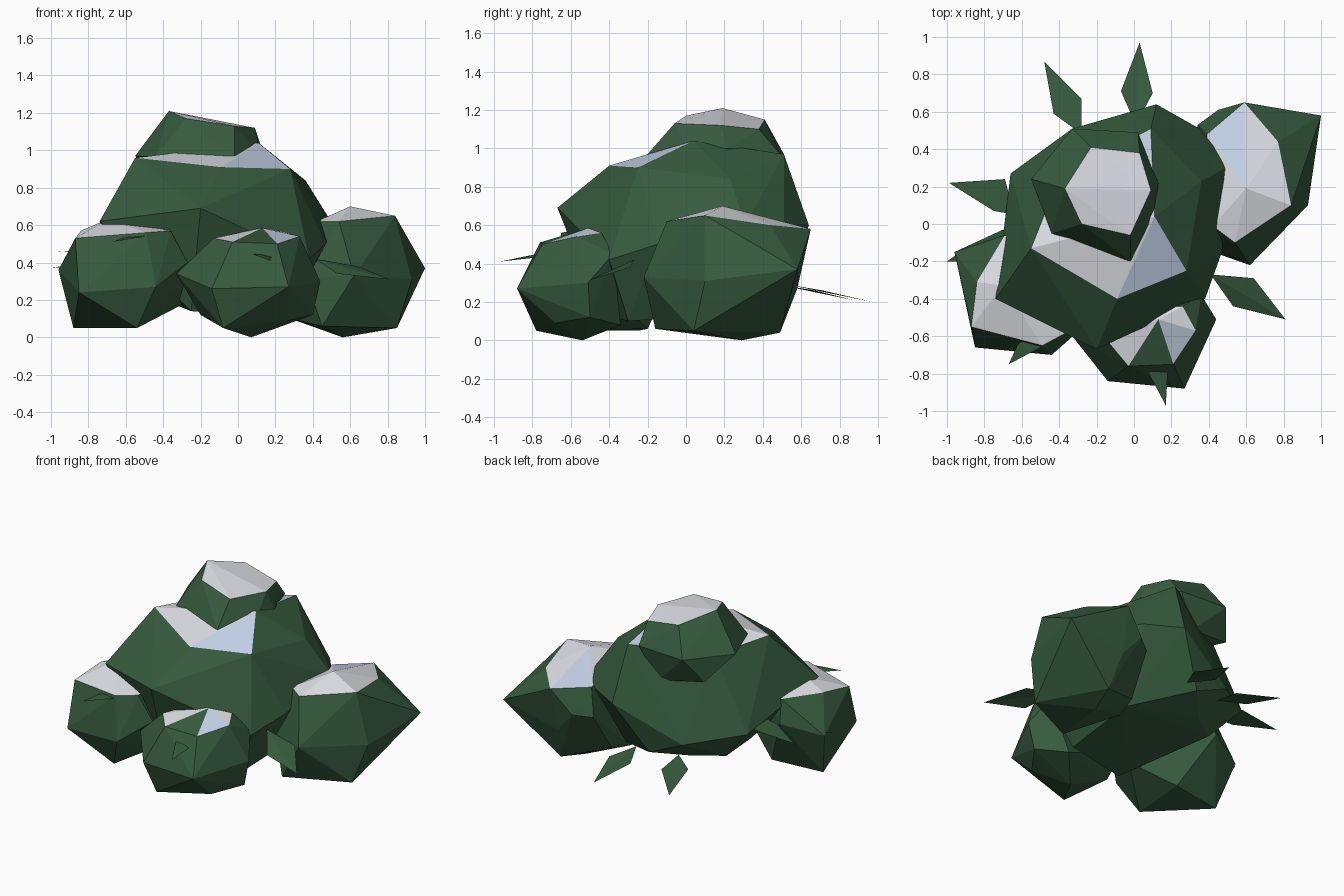
import bpy, bmesh
from mathutils import Vector


def material(name, rgb):
    m = bpy.data.materials.new(name)
    m.diffuse_color = (*rgb, 1)
    return m


MATS = [material("leaf_green", (0.037, 0.104, 0.048)),
        material("snow_white", (0.76, 0.78, 0.83)),
        material("snow_blue", (0.55, 0.64, 0.80))]


def finish(name, bm):
    mesh = bpy.data.meshes.new(name)
    bm.to_mesh(mesh)
    bm.free()
    for m in MATS:
        mesh.materials.append(m)
    ob = bpy.data.objects.new(name, mesh)
    bpy.context.collection.objects.link(ob)


def clump(name, cap, rest, blue=(), bare=()):
    """Faceted foliage lump: hull of corner points; faces between cap corners hold snow.
    Snow faces near the 'blue' / 'bare' xy spots turn icy blue / stay green."""
    bm = bmesh.new()
    caps = {bm.verts.new(p) for p in cap}
    for p in rest:
        bm.verts.new(p)
    bmesh.ops.convex_hull(bm, input=list(bm.verts))
    bmesh.ops.delete(bm, geom=[v for v in bm.verts if not v.link_faces], context='VERTS')
    bmesh.ops.recalc_face_normals(bm, faces=bm.faces)
    for f in bm.faces:
        if all(v in caps for v in f.verts) and f.normal.z > 0.4:
            c = f.calc_center_median().xy
            near = lambda spots: any((c - Vector(s)).length < 0.06 for s in spots)
            f.material_index = 0 if near(bare) else 2 if near(blue) else 1
    finish(name, bm)


# Central body of the bush
clump("bush_body",
      [(-.55, -.13, .96), (-.09, -.40, .91), (.28, -.25, .90), (.11, .04, 1.04),
       (.09, .51, .97), (-.40, .25, .93)],
      [(-.20, -.67, .69), (-.74, -.40, .62), (-.66, .27, .45), (-.33, .51, .38),
       (.12, .64, .60), (.36, .23, .84), (.35, .51, .60), (.51, .31, .60),
       (.47, -.15, .50), (.38, -.40, .42), (-.25, -.45, .14), (.25, -.30, .10),
       (.28, .25, .14), (-.25, .33, .22), (-.45, .20, .22), (-.08, .52, .27),
       (-.50, .0, .28)],
      blue=[(.10, -.20), (-.07, .27)])

# Small crown lump
clump("bush_crown",
      [(-.28, .0, 1.17), (-.02, -.06, 1.13), (-.37, .19, 1.21), (-.23, .41, 1.15),
       (.03, .38, 1.10), (.09, .18, 1.12)],
      [(-.55, .24, .97), (-.44, -.05, .97), (-.02, -.20, .97), (.12, .02, .98),
       (.13, .22, 1.0), (.02, .49, .97), (-.33, .51, .97), (-.42, .40, .80),
       (-.10, .45, .75), (-.15, .0, .75)])

# Right lump
clump("bush_right",
      [(.59, .65, .58), (.77, .44, .60), (.84, .10, .65), (.54, -.10, .62),
       (.42, -.01, .62), (.39, .48, .58), (.60, .19, .70)],
      [(1.0, .58, .37), (.93, .10, .31), (.62, -.22, .33), (.36, -.10, .32),
       (.34, .53, .40), (.45, .61, .42), (.62, .49, .04),
       (.85, .04, .05), (.56, .29, .0), (.45, -.16, .06), (.28, .20, .10),
       (.32, .36, .13), (.58, .58, .27)],
      blue=[(.53, .44)])

# Left lump
clump("bush_left",
      [(-.69, -.06, .58), (-.84, -.31, .57), (-.87, -.55, .53), (-.49, -.65, .56),
       (-.36, -.58, .57), (-.70, -.33, .63), (-.40, -.25, .60)],
      [(-.70, -.03, .42), (-.96, -.15, .36), (-.85, -.66, .24), (-.44, -.70, .27),
       (-.27, -.55, .40), (-.25, -.35, .20), (-.54, -.59, .05), (-.88, -.25, .05),
       (-.52, -.20, .06)])

# Front lump with a bare wedge in its snow
clump("bush_front",
      [(-.13, -.64, .53), (-.03, -.76, .51), (.13, -.51, .585), (.21, -.75, .50),
       (.33, -.57, .54), (.26, -.44, .56), (.0, -.45, .56)],
      [(-.14, -.84, .26), (.27, -.88, .27), (.44, -.51, .30), (.36, -.38, .45),
       (-.33, -.60, .34), (-.25, -.42, .30), (.07, -.54, .0), (-.08, -.78, .05),
       (.27, -.68, .09), (.40, -.50, .12), (.25, -.34, .08), (-.20, -.50, .12)],
      blue=[(.22, -.61)], bare=[(.10, -.67)])

# Loose diamond leaves: base, side, tip, side
LEAVES = [
    [(-.28, .48, .29), (-.28, .67, .26), (-.48, .87, .21), (-.43, .59, .27)],
    [(.01, .53, .29), (.10, .70, .26), (.03, .97, .20), (-.07, .71, .26)],
    [(-.64, .05, .48), (-.75, .07, .47), (-.99, .22, .455), (-.69, .24, .48)],
    [(.41, -.27, .42), (.53, -.44, .34), (.81, -.51, .31), (.64, -.29, .38)],
    [(.11, -.68, .46), (.08, -.80, .445), (.17, -.97, .41), (.18, -.79, .43)],
    [(-.52, -.58, .55), (-.62, -.64, .53), (-.67, -.75, .51), (-.50, -.66, .54)],
    [(-.84, -.12, .39), (-.90, -.20, .38), (-1.0, -.20, .37), (-.90, -.13, .39)],
]
for i, pts in enumerate(LEAVES):
    bm = bmesh.new()
    base, a, tip, b = [bm.verts.new(p) for p in pts]
    bm.faces.new((base, a, tip))
    bm.faces.new((base, tip, b))
    bm.normal_update()
    if sum(f.normal.z for f in bm.faces) < 0:
        bmesh.ops.reverse_faces(bm, faces=bm.faces)
    finish(f"leaf_{i + 1}", bm)
